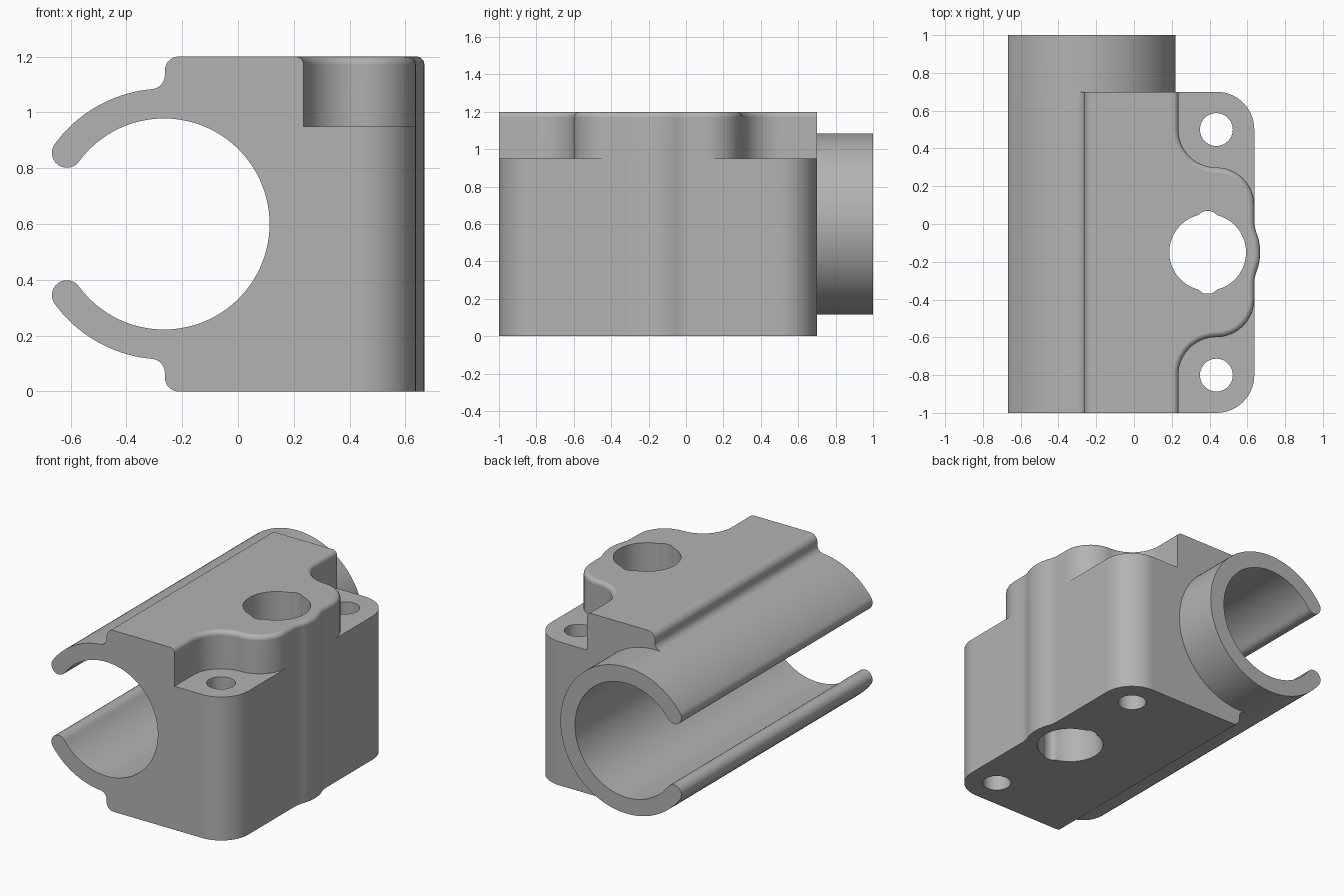
import bpy, bmesh, math
from mathutils import Vector

if "Cube" in bpy.data.objects:
    bpy.data.objects.remove(bpy.data.objects["Cube"])

CX, CZ, R_OUT, R_IN = -0.265, 0.6, 0.485, 0.378   # clamp tube, axis along y
Y0, Y1, Y2 = -1.0, 0.7, 1.0                       # block front, block back, tube end
MID = -0.15                                       # mirror line of the block in y
SIDE, TOP, FLOOR = 0.637, 1.2, 0.95
HX = 0.39                                         # main hole centre x

grey = bpy.data.materials.new("grey metal")
grey.diffuse_color = (0.45, 0.45, 0.45, 1)
grey.use_nodes = True
grey.node_tree.nodes["Principled BSDF"].inputs["Base Color"].default_value = grey.diffuse_color


def arc(cx, cy, r, a0, a1, n):
    """Points on an arc, angles in degrees, both ends included."""
    return [(cx + r * math.cos(math.radians(a0 + (a1 - a0) * i / n)),
             cy + r * math.sin(math.radians(a0 + (a1 - a0) * i / n))) for i in range(n + 1)]


def clean(pts):
    out = []
    for p in pts:
        if not out or math.dist(p, out[-1]) > 1e-5:
            out.append(p)
    return out


def loft(name, rings):
    """Closed solid through rings of 3D points."""
    bm = bmesh.new()
    vs = [[bm.verts.new(p) for p in ring] for ring in rings]
    n = len(vs[0])
    for a, b in zip(vs, vs[1:]):
        for i in range(n):
            bm.faces.new((a[i], a[(i + 1) % n], b[(i + 1) % n], b[i]))
    bm.faces.new(vs[0])
    bm.faces.new(vs[-1])
    bmesh.ops.recalc_face_normals(bm, faces=bm.faces)
    me = bpy.data.meshes.new(name)
    bm.to_mesh(me)
    bm.free()
    me.materials.append(grey)
    ob = bpy.data.objects.new(name, me)
    bpy.context.collection.objects.link(ob)
    return ob


def along_y(name, pts, y0, y1):
    return loft(name, [[(x, y, z) for x, z in pts] for y in (y0, y1)])


def along_z(name, pts, z0, z1):
    return loft(name, [[(x, y, z) for x, y in pts] for z in (z0, z1)])


def combine(target, tool, op):
    """Apply a boolean and discard the tool."""
    m = target.modifiers.new(op, 'BOOLEAN')
    m.operation, m.solver, m.object = op, 'EXACT', tool
    bpy.context.view_layer.objects.active = target
    bpy.ops.object.modifier_apply(modifier=m.name)
    bpy.data.objects.remove(tool)


# Clamp section: rounded jaw tips, inner bore and outer arc
TIP, MIDR, CAP = 143.8, (R_OUT + R_IN) / 2, (R_OUT - R_IN) / 2
tx, tz = arc(CX, CZ, MIDR, TIP, TIP, 1)[0]
bore = arc(CX, CZ, R_IN, -TIP, TIP, 80)
upper_tip = arc(tx, tz, CAP, TIP + 180, TIP, 12)
lower_tip = [(x, 2 * CZ - z) for x, z in reversed(upper_tip)]
tube_pts = clean(bore + upper_tip + arc(CX, CZ, R_OUT, TIP, -TIP, 96) + lower_tip)[:-1]

# Block section: outer arc flows through a fillet into the shoulder
fx = -0.262 - 0.05
fz = CZ + math.sqrt((R_OUT + 0.05) ** 2 - (fx - CX) ** 2)
fa = math.degrees(math.atan2(fz - CZ, fx - CX))
shoulder = (arc(CX, CZ, R_OUT, TIP, fa, 18) + arc(fx, fz, 0.05, fa - 180, 0, 8)
            + arc(-0.212, TOP - 0.05, 0.05, 180, 90, 8) + [(0.9, TOP)])
under = [(x, 2 * CZ - z) for x, z in reversed(shoulder)]
block_pts = clean(bore + upper_tip + shoulder + under + lower_tip)[:-1]

# Side wall in plan, front half: bulge around the main hole with soft run-outs
F, RB = 0.2, 0.278
dx = SIDE + F - HX
dy = math.sqrt((RB + F) ** 2 - dx ** 2)
ba = math.degrees(math.atan2(dy, dx))
bulge = (arc(SIDE + F, MID - dy, F, 180, 180 - ba, 8)
         + arc(HX, MID, RB, -ba, 0, 8))


def mirrored(half):
    return clean(half + [(x, 2 * MID - y) for x, y in reversed(half)])


corner = arc(SIDE - 0.2, Y0 + 0.2, 0.2, -90, 0, 14)
waist = ([(0.235, Y0)] + arc(0.436, -0.8, 0.201, 180, 90, 14)
         + arc(0.436, -0.398, 0.201, -90, 0, 14))
base_path = mirrored(corner + [(SIDE, -0.398)] + bulge)
crown_path = mirrored(waist + bulge)


def inset(path, d):
    """Shift an open path inwards, keeping its ends at the same y."""
    out = []
    for i, p in enumerate(path):
        if i in (0, len(path) - 1):
            out.append((p[0] - d, p[1]))
            continue
        t = ((Vector(path[i + 1]) - Vector(p)).normalized()
             + (Vector(p) - Vector(path[i - 1])).normalized()).normalized()
        out.append((p[0] - t.y * d, p[1] + t.x * d))
    return out


def plan(path):
    return path + [(-0.9, Y1), (-0.9, Y0)]


# Lower body up to the screw ledges
body = along_y("clamp_block", block_pts, -1.3, 1.3)
combine(body, along_z("base_plan", plan(base_path), -0.2, FLOOR), 'INTERSECT')

# Upper body with the waisted outline and rounded top edge
crown = along_y("crown", block_pts, -1.3, 1.3)
RF = 0.03
levels = [(0, FLOOR)]
for k in range(6):
    a = math.radians(90 * k / 5)
    levels.append((RF * (1 - math.cos(a)), TOP - RF + RF * math.sin(a)))
levels[-1] = (RF, TOP + 0.0002)
crown_plan = loft("crown_plan", [[(x, y, z) for x, y in plan(inset(crown_path, d))]
                                 for d, z in levels])
combine(crown, crown_plan, 'INTERSECT')
combine(body, crown, 'UNION')

# Tube extension behind the block
combine(body, along_y("tube_tail", tube_pts, Y1, Y2), 'UNION')

# Main hole with two small relief notches
hole = []
for i in range(120):
    a = 2 * math.pi * i / 120
    off = math.degrees(math.acos(min(1, abs(math.sin(a)))))
    r = 0.203 + 0.016 * math.exp(-(off / 11) ** 4)
    hole.append((HX + r * math.cos(a), MID + r * math.sin(a)))
combine(body, along_z("main_hole", hole, -0.3, 1.5), 'DIFFERENCE')

# Screw holes through the ledges
for y in (-0.8, 0.5):
    combine(body, along_z("screw_hole", arc(0.436, y, 0.087, 0, 360, 40)[:-1], -0.3, 1.5),
            'DIFFERENCE')

# Smooth curved walls, crisp edges
body.select_set(True)
bpy.context.view_layer.objects.active = body
bpy.ops.object.shade_smooth_by_angle(angle=math.radians(30))
wn = body.modifiers.new("even_normals", 'WEIGHTED_NORMAL')
wn.keep_sharp = True
